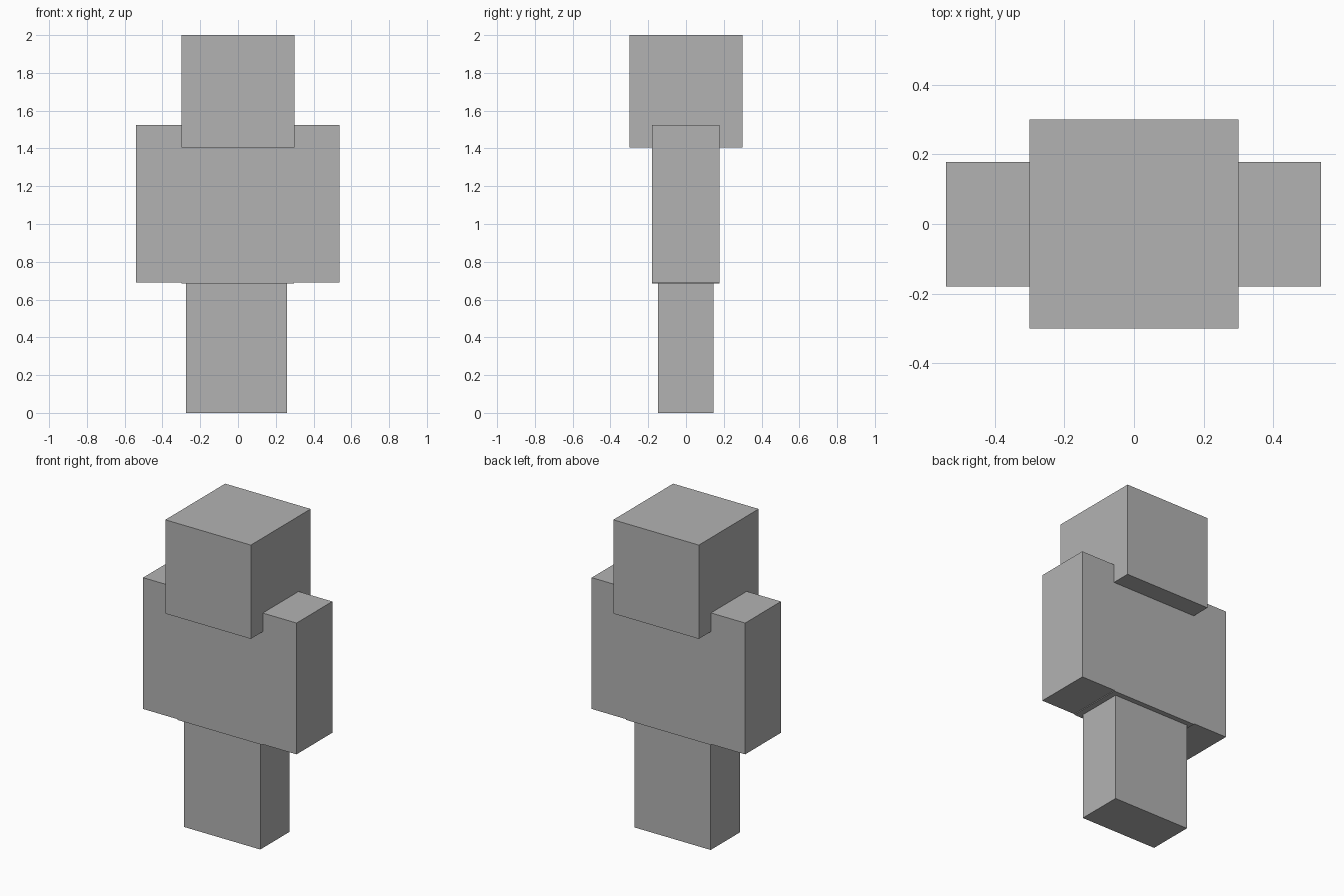
import bpy
from mathutils import Vector

default_cube = bpy.data.objects.get("Cube")
if default_cube:
    bpy.data.objects.remove(default_cube, do_unlink=True)

# One plain grey for the whole figure
grey = bpy.data.materials.new("plain grey")
grey.use_nodes = True
grey.diffuse_color = (0.45, 0.45, 0.45, 1)
grey.node_tree.nodes["Principled BSDF"].inputs["Base Color"].default_value = grey.diffuse_color


def block(name, low, high):
    """Flat-faced box spanning two opposite corners."""
    low, high = Vector(low), Vector(high)
    bpy.ops.mesh.primitive_cube_add(size=1, location=(low + high) / 2)
    obj = bpy.context.object
    obj.name = name
    obj.scale = high - low
    bpy.ops.object.transform_apply(location=False, rotation=False, scale=True)
    obj.data.materials.append(grey)
    return obj


# Head and torso
block("head", (-0.3, -0.3, 1.405), (0.3, 0.3, 2))
block("torso", (-0.3, -0.18, 0.685), (0.297, 0.178, 1.405))

# Arms flush with the torso, rising past it to the shoulders
block("right_arm", (-0.54, -0.18, 0.69), (-0.3, 0.178, 1.523))
block("left_arm", (0.297, -0.18, 0.69), (0.537, 0.178, 1.523))

# Legs standing side by side
block("right_leg", (-0.275, -0.148, 0), (-0.007, 0.145, 0.685))
block("left_leg", (-0.007, -0.148, 0), (0.26, 0.145, 0.685))
